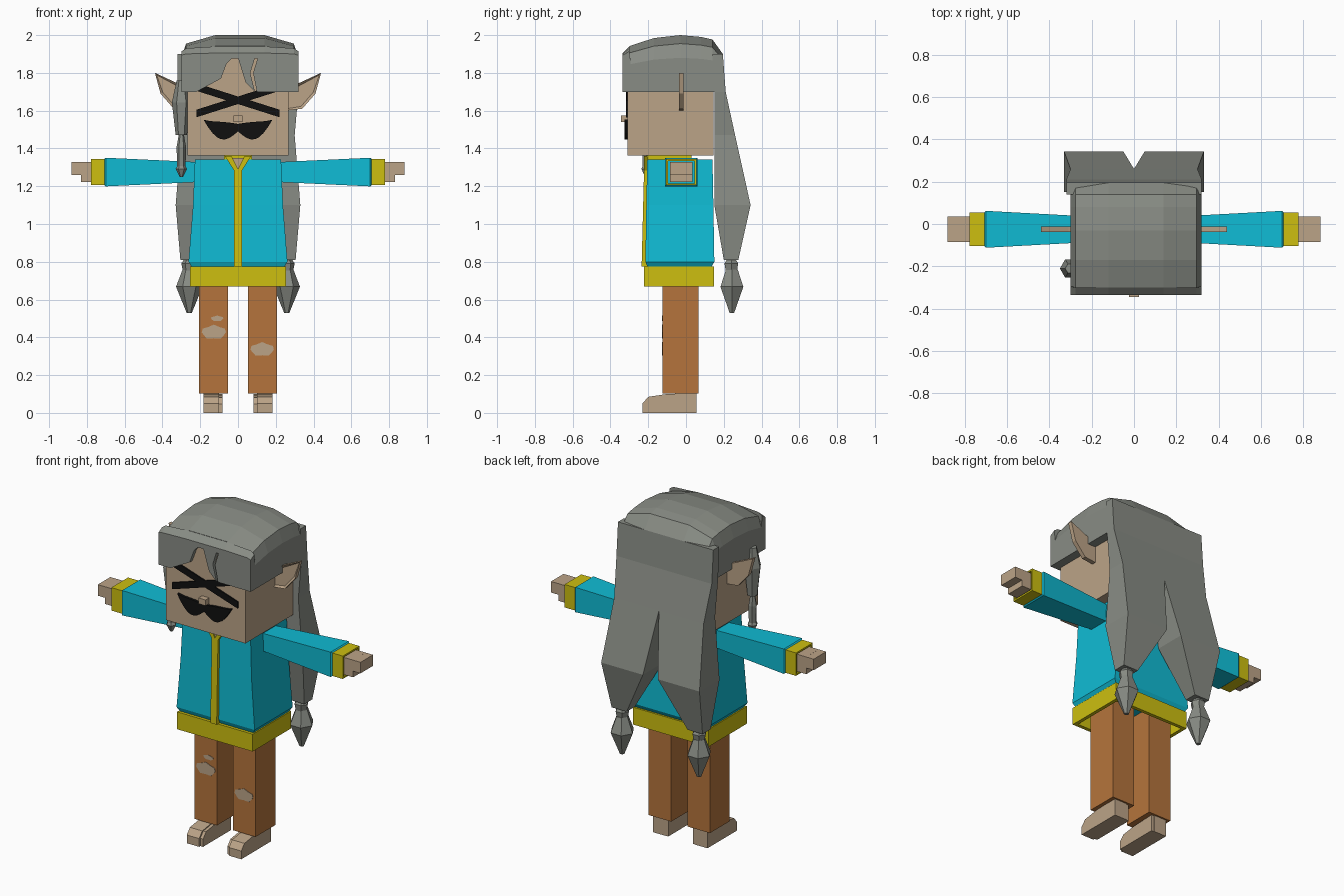
import bpy, bmesh, math

default_cube = bpy.data.objects.get("Cube")
if default_cube:
    bpy.data.objects.remove(default_cube, do_unlink=True)


def material(name, red, green, blue):
    mat = bpy.data.materials.new(name)
    mat.use_nodes = True
    colour = (red, green, blue, 1)
    mat.diffuse_color = colour
    mat.node_tree.nodes["Principled BSDF"].inputs["Base Color"].default_value = colour
    return mat


HAIR = material("grey_hair", .25, .265, .235)
SKIN = material("skin", .5, .37, .245)
CLOTH = material("cyan_cloth", .005, .5, .66)
TRIM = material("yellow_trim", .61, .52, .005)
TROUSERS = material("brown_trousers", .46, .175, .045)
INK = material("black_ink", .005, .005, .005)
SIDES = {"left": 1, "right": -1}


def loft(name, rings, mat, side=1, wall=None):
    """Skin rings of equal length; a wall thickness leaves the ends open."""
    bm = bmesh.new()
    loops = [[bm.verts.new((side * x, y, z)) for x, y, z in ring] for ring in rings]
    for lower, upper in zip(loops, loops[1:]):
        for i in range(len(lower)):
            bm.faces.new((lower[i - 1], lower[i], upper[i], upper[i - 1]))
    if not wall:
        bm.faces.new(loops[0])
        bm.faces.new(loops[-1])
    bmesh.ops.recalc_face_normals(bm, faces=bm.faces)
    mesh = bpy.data.meshes.new(name)
    bm.to_mesh(mesh)
    bm.free()
    mesh.materials.append(mat)
    obj = bpy.data.objects.new(name, mesh)
    bpy.context.scene.collection.objects.link(obj)
    if wall:
        modifier = obj.modifiers.new("wall", "SOLIDIFY")
        modifier.thickness = wall
        modifier.offset = -1
    return obj


def rect(z, half, front, back, x=0):
    """Level rectangle centred on x."""
    return [(x - half, front, z), (x + half, front, z), (x + half, back, z), (x - half, back, z)]


def arm_ring(x, half):
    """Upright cross-section on the axis of the arm."""
    corners = [(-half, -half), (half, -half), (half, half), (-half, half)]
    return [(x, dy - .025, 1.275 + dz * .87) for dy, dz in corners]


def box(name, half, front, back, low, high, mat, x=0, side=1):
    return loft(name, [rect(z, half, front, back, x) for z in (low, high)], mat, side)


def prism(name, outline, front, back, mat, side=1, base=0):
    """Outline of (x, height above base), extruded in depth."""
    return loft(name, [[(x, y, base + h) for x, h in outline] for y in (front, back)], mat, side)


def bead(name, x, y, high, low, radius, taper, side):
    """Faceted spindle used for ties, tufts and braids."""
    rings = []
    for drop, swell in ((0, .5), (.4, 1), (1, taper)):
        angles = [math.tau * i / 6 for i in range(6)]
        rings.append([(x + radius * swell * math.cos(a), y + radius * swell * math.sin(a),
                       high + (low - high) * drop) for a in angles])
    return loft(name, rings, HAIR, side)


# Head and nose
box("head", .267, -.31, .145, 1.363, 1.9, SKIN)
box("nose", .024, -.345, -.3, 1.54, 1.575, SKIN)

# Crossed strokes on the face
for label, side in SIDES.items():
    prism(label + "_face_stroke", [(-.22, .09), (-.22, .05), (.22, -.09), (.22, -.05)],
          -.318, -.3, INK, side, base=1.655)

# Moustache: swelling, upturned halves
upper, lower = [], []
for i in range(-8, 9):
    t = abs(i) / 8
    bulge = math.sin(math.pi * t)
    middle = .04 * t ** 3 - .02 * bulge
    half = .018 * (1 - t) + .035 * bulge + .002
    upper.append((.18 * i / 8, middle + half))
    lower.append((.18 * i / 8, middle - half))
prism("moustache", upper + lower[::-1], -.325, -.3, INK, base=1.51)

# Ears with a sunken inner face
for label, side in SIDES.items():
    ear = prism(label + "_ear", [(.25, 0), (.34, .01), (.41, .09), (.44, .2), (.31, .14), (.25, .12)],
                -.038, -.012, SKIN, side, base=1.6)
    bm = bmesh.new()
    bm.from_mesh(ear.data)
    front_face = min(bm.faces, key=lambda face: face.calc_center_median().y)
    bmesh.ops.inset_individual(bm, faces=[front_face], thickness=.014, depth=-.01)
    bm.to_mesh(ear.data)
    bm.free()


# Hair cap: arched sections from front to back
def arch(y, top, low):
    half = [(1, 0), (1, .6), (.92, .85), (.42, 1)]
    full = [(-w, h) for w, h in half] + half[::-1]
    return [(.01 + .31 * w, y, low + (top - low) * h) for w, h in full]


def crown(y):
    return 2 - .8 * (y + .03) ** 2


loft("hair_cap", [arch(y, crown(y), 1.7) for y in (-.3, -.17, -.03, .08, .14)]
     + [arch(.195, 1.9, 1.7)], HAIR)
loft("hair_front_edge", [arch(-.335, 1.905, 1.875), arch(-.3, 1.94, 1.875)], HAIR)

# Fringe locks
LOCKS = {
    "right": [(-.3, .18), (-.3, 0), (-.22, 0), (-.09, .07), (-.06, .15), (-.03, .18)],
    "middle": [(0, .18), (.04, .05), (.09, 0), (.065, .1), (.09, .18)],
    "left": [(.105, .18), (.08, .1), (.1, 0), (.32, 0), (.32, .18)],
}
for label, outline in LOCKS.items():
    prism(label + "_fringe", outline, -.335, -.295, HAIR, base=1.7)

# Long back hair: two tails, each with a tie and a tuft
for label, side in SIDES.items():
    loft(label + "_back_hair", [
        rect(1.9, .16, .14, .195, x=.16), rect(1.7, .16, .15, .21, x=.16),
        rect(1.47, .15, .15, .26, x=.15), rect(1.1, .14, .15, .342, x=.19),
        rect(.81, .05, .2, .277, x=.255)], HAIR, side)
    bead(label + "_tail_tie", .258, .24, .82, .75, .042, .8, side)
    bead(label + "_tail_tuft", .258, .243, .76, .53, .07, .2, side)

# Thin braid hanging in front of one ear
bead("side_braid_top", .3, -.21, 1.76, 1.47, .05, .6, SIDES["right"])
bead("side_braid_middle", .3, -.21, 1.48, 1.3, .025, .9, SIDES["right"])
bead("side_braid_tuft", .3, -.21, 1.32, 1.25, .03, .3, SIDES["right"])

# Tunic, hem and front trim
loft("tunic", [rect(.765, .24, -.2, .13), rect(.8, .262, -.215, .15),
               rect(1.1, .238, -.21, .145), rect(1.342, .228, -.205, .14)], CLOTH)
loft("hem_band", [rect(z, .254, -.222, .147) for z in (.67, .775)], TRIM, wall=.03)
loft("front_trim", [rect(.775, .021, -.235, -.18), rect(1.29, .021, -.222, -.18)], TRIM)

# Neck and collar
box("neck", .06, -.17, .02, 1.3, 1.37, SKIN)
loft("collar", [rect(z, .075, -.205, .03) for z in (1.33, 1.362)], TRIM, wall=.012)
prism("throat_opening", [(-.03, .07), (0, 0), (.03, .07)], -.214, -.2, SKIN, base=1.28)
for label, side in SIDES.items():
    prism(label + "_collar_edge", [(.07, .11), (.035, .11), (0, .04), (0, 0)],
          -.222, -.2, TRIM, side, base=1.25)

# Arms, cuffs and hands
for label, side in SIDES.items():
    loft(label + "_sleeve", [arm_ring(.2, .06), arm_ring(.7, .087), arm_ring(.712, .075)], CLOTH, side)
    loft(label + "_cuff", [arm_ring(x, .08) for x in (.7, .777)], TRIM, side, wall=.014)
    loft(label + "_palm", [arm_ring(x, .06) for x in (.7, .832)], SKIN, side)
    box(label + "_fingers", .03, -.085, .035, 1.26, 1.327, SKIN, x=.852, side=side)

# Legs and feet, with a slightly shorter inner toe
FOOT = [(.055, 0), (.055, .105), (-.1, .1), (-.2, .085), (-.23, .05), (-.23, 0)]
for label, side in SIDES.items():
    box(label + "_trouser_leg", .076, -.125, .065, .102, .8, TROUSERS, x=.13, side=side)
    for part, inner, outer, scale in (("foot", .1, .183, 1), ("inner_toe", .082, .1, .95)):
        loft(label + "_" + part, [[(x, y * scale, z * scale) for y, z in FOOT]
                                  for x in (inner, outer)], SKIN, side)


# Worn holes in the trousers: wobbly ovals
def worn_hole(name, x, z, width, height):
    outline = []
    for i in range(12):
        a = math.tau * i / 12
        wobble = 1 + .12 * math.sin(5 * a)
        outline.append((x + width * wobble * math.cos(a), height * wobble * math.sin(a)))
    prism(name, outline, -.128, -.122, SKIN, base=z)


worn_hole("right_knee_hole", -.128, .427, .064, .036)
worn_hole("right_small_hole", -.11, .5, .033, .014)
worn_hole("left_knee_hole", .128, .336, .062, .035)
